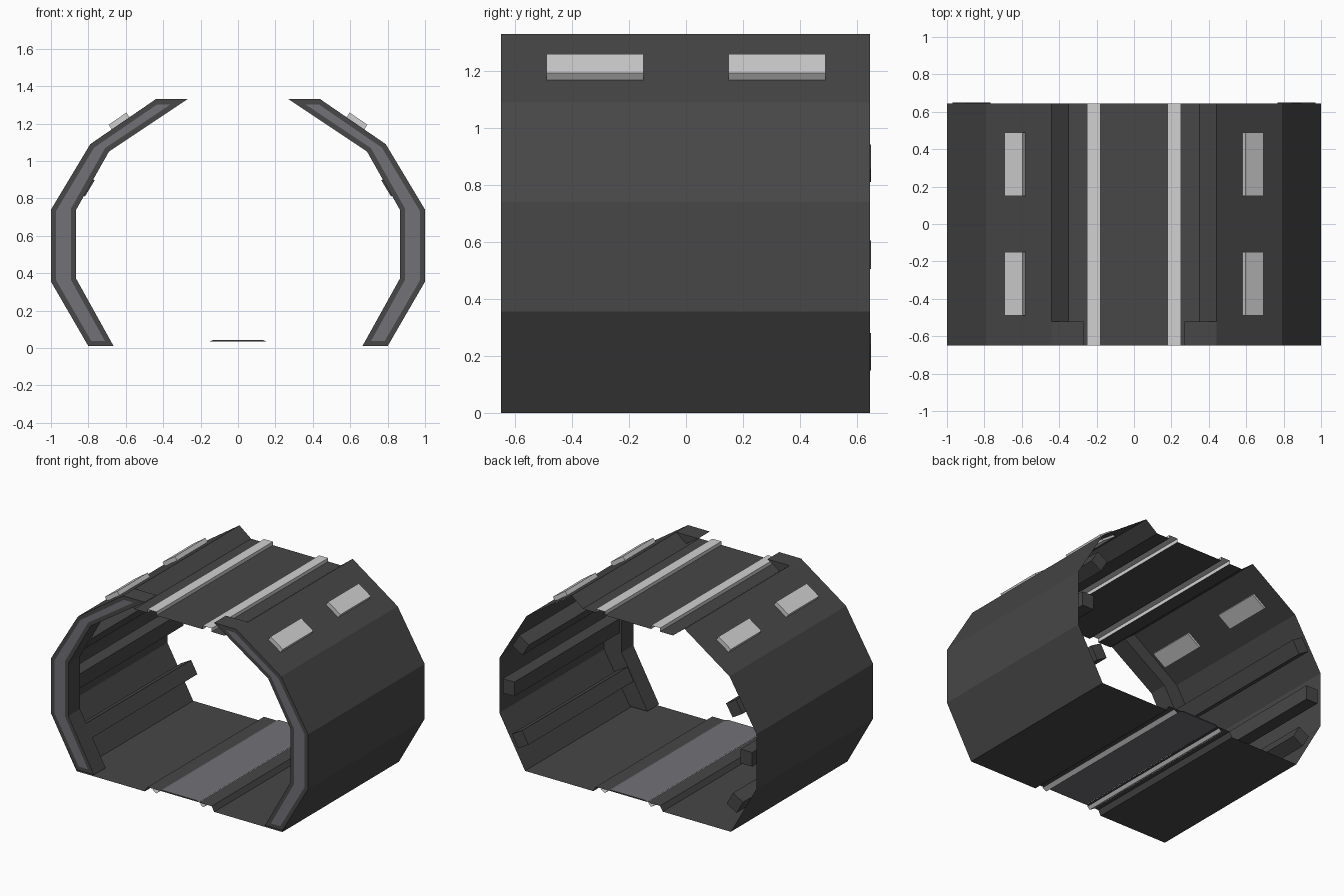
import bpy, bmesh, math
from mathutils import Vector

if "Cube" in bpy.data.objects:
    bpy.data.objects.remove(bpy.data.objects["Cube"])


def make_material(name, color):
    m = bpy.data.materials.new(name)
    m.diffuse_color = (*color, 1)
    m.use_nodes = True
    m.node_tree.nodes["Principled BSDF"].inputs["Base Color"].default_value = m.diffuse_color
    return m


DARK = make_material("dark_grey", (0.063, 0.063, 0.063))
LIGHT = make_material("light_grey", (0.64, 0.64, 0.64))
SLATE = make_material("slate_grey", (0.165, 0.165, 0.185))
Y0, Y1 = -0.65, 0.645


def finish(name, bm, mats):
    me = bpy.data.meshes.new(name)
    bm.to_mesh(me)
    bm.free()
    for m in mats:
        me.materials.append(m)
    ob = bpy.data.objects.new(name, me)
    bpy.context.collection.objects.link(ob)
    return ob


def sheet(name, pts, mats, slots=None):
    """Thin open sheet: an x-z profile swept along y."""
    bm = bmesh.new()
    a = [bm.verts.new((x, Y0, z)) for x, z in pts]
    b = [bm.verts.new((x, Y1, z)) for x, z in pts]
    for i in range(len(pts) - 1):
        f = bm.faces.new((a[i], b[i], b[i + 1], a[i + 1]))
        f.material_index = slots[i] if slots else 0
    return finish(name, bm, mats)


def prism(name, pts, y0, y1, mat, inset=0):
    """Closed x-z outline extruded along y, with an optional inset front face."""
    bm = bmesh.new()
    front = bm.faces.new([bm.verts.new((x, y0, z)) for x, z in pts])
    ext = bmesh.ops.extrude_face_region(bm, geom=[front], use_keep_orig=True)
    vs = [v for v in ext["geom"] if isinstance(v, bmesh.types.BMVert)]
    bmesh.ops.translate(bm, verts=vs, vec=(0, y1 - y0, 0))
    bmesh.ops.recalc_face_normals(bm, faces=bm.faces[:])
    if inset:
        bmesh.ops.inset_region(bm, faces=[front], thickness=inset, use_even_offset=True)
        front.material_index = 1
    return finish(name, bm, [mat, SLATE])


def slab(name, a, b, t, width, lo, hi, y0, y1, mat):
    """Box lying on the wall segment a-b, from depth lo to hi along its inward normal."""
    a, b = Vector(a), Vector(b)
    d = (b - a).normalized()
    n = Vector((-d.y, d.x))
    if n.dot(Vector((0, 0.6)) - a) < 0:
        n = -n
    c = a.lerp(b, t)
    h = d * width / 2
    prism(name, [c - h + n * lo, c + h + n * lo, c + h + n * hi, c - h + n * hi], y0, y1, mat)


WALL = [(0.80, 0.0), (1.0, 0.355), (1.0, 0.74), (0.79, 1.09), (0.44, 1.33)]
INNER = [(0.27, 1.33), (0.69, 1.05), (0.865, 0.74), (0.865, 0.37), (0.665, 0.01)]

for s, side in ((1, "right"), (-1, "left")):
    def flip(pts):
        return [(s * x, z) for x, z in pts]
    wall = flip(WALL)
    sheet(side + "_wall", wall, [DARK])

    # End frame with slate inset
    outline = [(0.80, 0.01)] + WALL[1:] + INNER
    prism(side + "_frame", flip(outline), Y0, -0.52, DARK, inset=0.027)

    # Inner wall rails, one on each of the three lower wall segments
    for i, t in ((0, 0.5), (1, 0.52), (2, 0.5)):
        slab(f"{side}_rail_{i + 1}", wall[i], wall[i + 1], t, 0.10, 0.03, 0.12,
             -0.53, 0.65, DARK)

    # Light plates on the upper slope
    for y0, y1, tag in ((-0.49, -0.15, "front"), (0.15, 0.49, "back")):
        slab(f"{side}_{tag}_plate", wall[3], wall[4], 0.465, 0.115, -0.03, 0.015,
             y0, y1, LIGHT)

    # Floor half with a low raised rail and a light strip underneath
    sheet(side + "_floor", flip([(0.80, 0.0), (0.27, 0.0), (0.25, 0.035), (0.18, 0.035)]),
          [DARK])
    sheet(side + "_floor_strip", flip([(0.21, 0.028), (0.18, 0.01), (0.16, 0.028)]), [LIGHT])
    sheet(side + "_floor_edge", flip([(0.18, 0.035), (0.15, 0.035)]), [DARK])

# Roof with two raised light strips
half = [(0.44, 1.33), (0.35, 1.26), (0.25, 1.26), (0.25, 1.285), (0.18, 1.285), (0.18, 1.26)]
roof = half + [(-x, z) for x, z in reversed(half)]
sheet("roof", roof, [DARK, LIGHT], [0, 0, 1, 1, 1, 0, 1, 1, 1, 0, 0])

# Central walkway panel, dark on its ends and slate on its broad faces
walk = prism("walkway", [(-0.15, 0.036), (0.15, 0.036), (0.13, 0.044), (-0.13, 0.044)],
             Y0, Y1, DARK)
for p in walk.data.polygons:
    p.material_index = 1 if abs(p.normal.z) > 0.5 else 0
